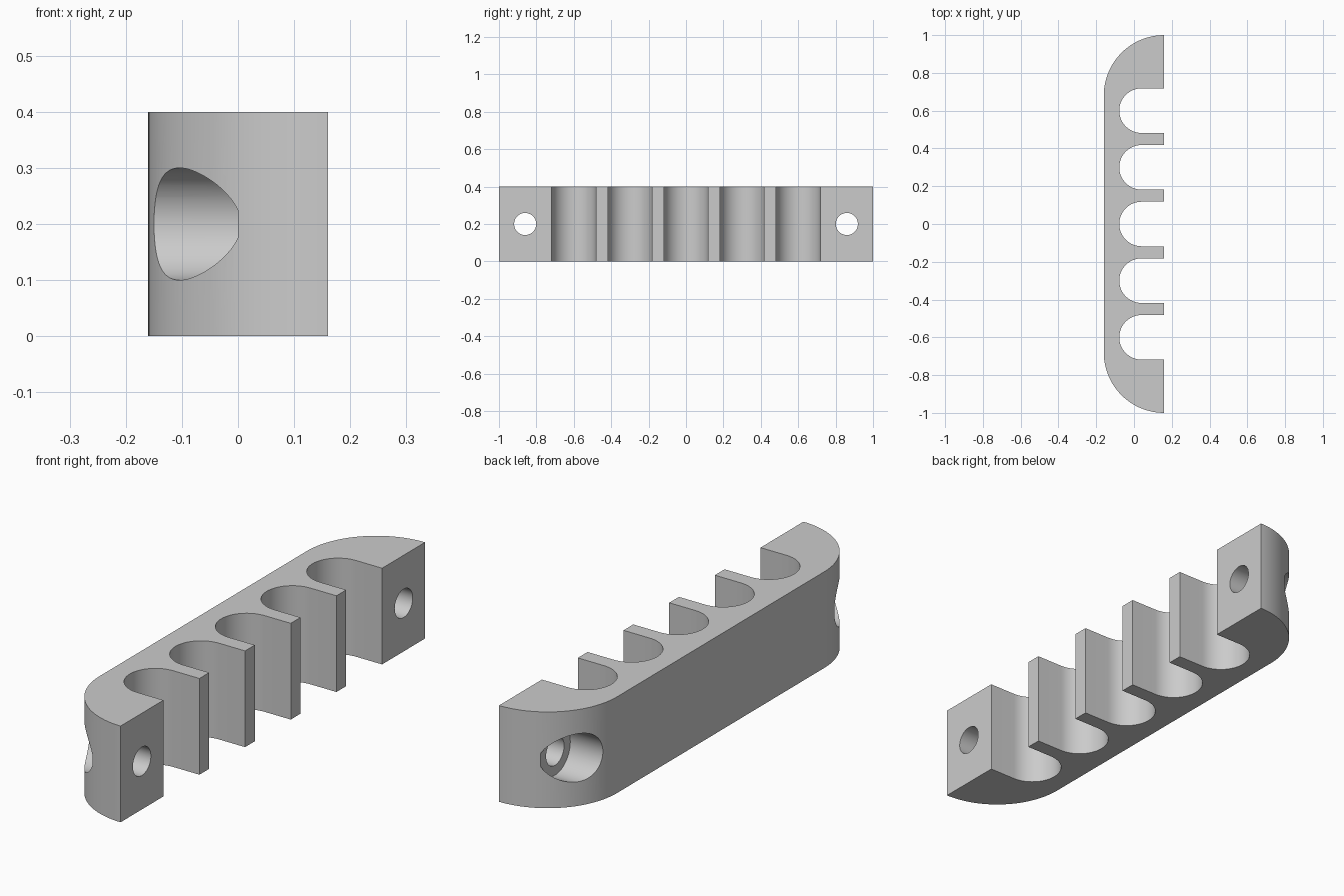
import bpy
import bmesh
from math import cos, sin, pi, radians
from mathutils import Matrix

HALF_X, HEIGHT, CORNER = 0.16, 0.40, 0.32
SLOT_R, SLOT_X, SLOT_STEP = 0.118, 0.04, 0.30
HOLE_Y, HOLE_Z = 0.86, 0.20

cube = bpy.data.objects.get("Cube")
if cube:
    bpy.data.objects.remove(cube, do_unlink=True)

grey = bpy.data.materials.new("plain grey")
grey.use_nodes = True
colour = (0.6, 0.6, 0.6, 1)
grey.diffuse_color = colour
grey.node_tree.nodes["Principled BSDF"].inputs["Base Color"].default_value = colour


def arc(cx, cy, r, start, end, steps):
    angles = [radians(start + (end - start) * i / steps) for i in range(steps + 1)]
    return [(cx + r * cos(a), cy + r * sin(a)) for a in angles]


def make_object(name, bm):
    bmesh.ops.recalc_face_normals(bm, faces=bm.faces)
    mesh = bpy.data.meshes.new(name)
    bm.to_mesh(mesh)
    bm.free()
    mesh.materials.append(grey)
    obj = bpy.data.objects.new(name, mesh)
    bpy.context.collection.objects.link(obj)
    return obj


def cylinder_x(name, radius, x0, x1, y):
    bm = bmesh.new()
    place = Matrix.Translation(((x0 + x1) / 2, y, HOLE_Z)) @ Matrix.Rotation(pi / 2, 4, 'Y')
    bmesh.ops.create_cone(bm, cap_ends=True, segments=64, radius1=radius,
                          radius2=radius, depth=x1 - x0, matrix=place)
    return make_object(name, bm)


# Comb outline: rounded back corners, then five U-shaped slots along +x
outline = arc(HALF_X, 1 - CORNER, CORNER, 90, 180, 32)
outline += arc(HALF_X, CORNER - 1, CORNER, 180, 270, 32)
for i in range(-2, 3):
    y = i * SLOT_STEP
    outline.append((HALF_X, y - SLOT_R))
    outline += arc(SLOT_X, y, SLOT_R, 270, 90, 32)
    outline.append((HALF_X, y + SLOT_R))

# Body extruded upward
bm = bmesh.new()
face = bm.faces.new([bm.verts.new((x, y, 0)) for x, y in outline])
top = bmesh.ops.extrude_face_region(bm, geom=[face], use_keep_orig=True)["geom"]
bmesh.ops.translate(bm, vec=(0, 0, HEIGHT),
                    verts=[v for v in top if isinstance(v, bmesh.types.BMVert)])
body = make_object("slotted_rack", bm)

# Screw holes, counterbored from the rounded side
cutters = []
for side, y in (("front", -HOLE_Y), ("back", HOLE_Y)):
    cutters.append(cylinder_x(side + "_counterbore_cutter", 0.10, -0.4, 0.0, y))
    cutters.append(cylinder_x(side + "_screw_hole_cutter", 0.059, -0.3, 0.4, y))

bpy.ops.object.select_all(action='DESELECT')
body.select_set(True)
bpy.context.view_layer.objects.active = body
for cutter in cutters:
    cutter.hide_render = True
    cut = body.modifiers.new(cutter.name, 'BOOLEAN')
    cut.operation = 'DIFFERENCE'
    cut.solver = 'EXACT'
    cut.object = cutter
    bpy.ops.object.modifier_apply(modifier=cut.name)
    bpy.data.objects.remove(cutter, do_unlink=True)

bpy.ops.object.shade_smooth_by_angle(angle=radians(30))
